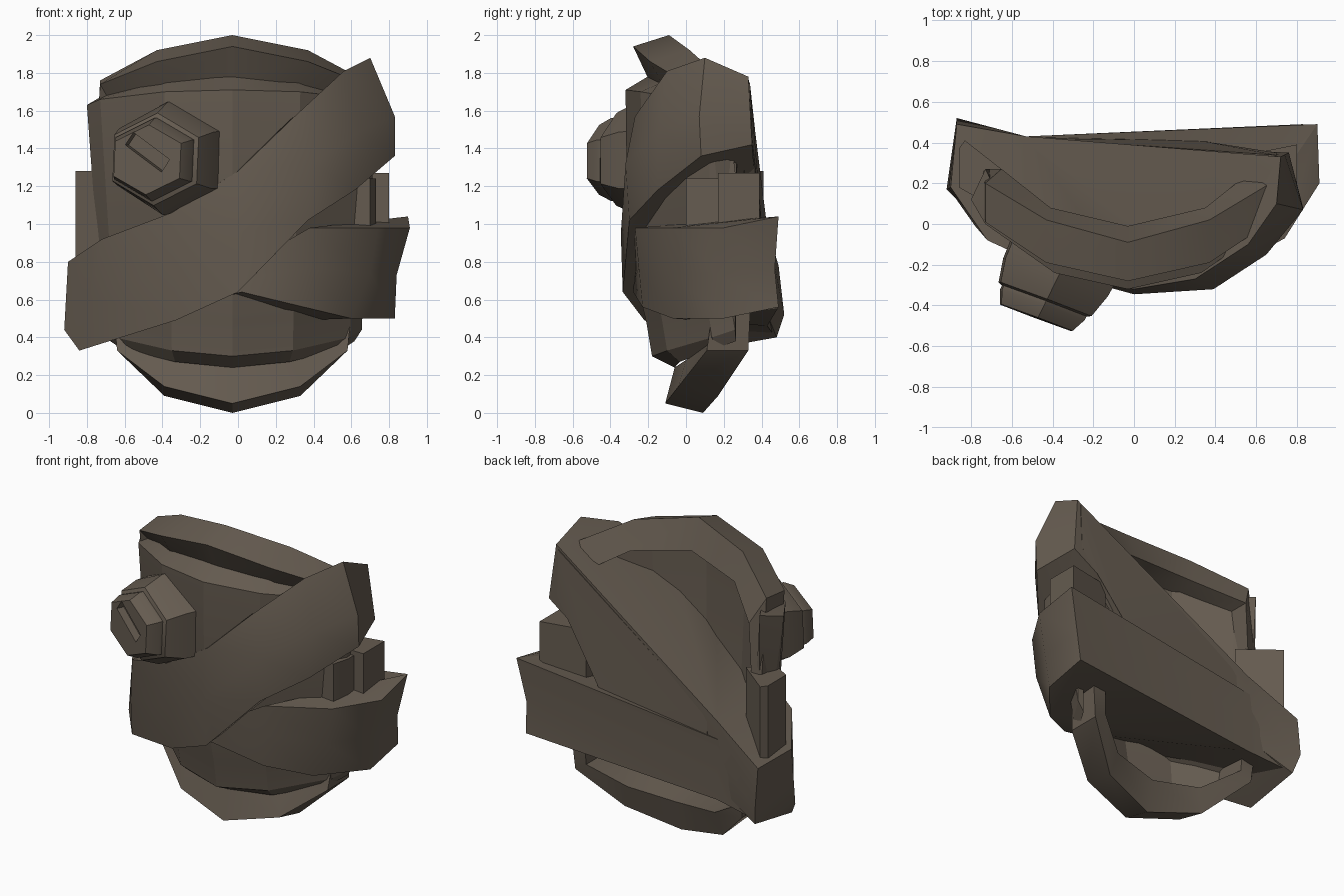
import bpy, bmesh, math
from mathutils import Vector

stone = bpy.data.materials.new("dark_taupe")
stone.diffuse_color = (0.13, 0.105, 0.08, 1)
CX = -0.03  # symmetry line of the mask


def finish(name, bm, angle=30):
    bmesh.ops.recalc_face_normals(bm, faces=bm.faces)
    me = bpy.data.meshes.new(name)
    bm.to_mesh(me)
    bm.free()
    me.materials.append(stone)
    ob = bpy.data.objects.new(name, me)
    bpy.context.collection.objects.link(ob)
    bpy.ops.object.select_all(action='DESELECT')
    ob.select_set(True)
    bpy.context.view_layer.objects.active = ob
    if angle:
        bpy.ops.object.shade_smooth_by_angle(angle=math.radians(angle))
    return ob


def loft(name, rings, angle=30):
    """Closed rings joined in order, both ends capped."""
    bm = bmesh.new()
    rows = [[bm.verts.new(p) for p in r] for r in rings]
    n = len(rows[0])
    for a, b in zip(rows, rows[1:]):
        for i in range(n):
            j = (i + 1) % n
            bm.faces.new((a[i], a[j], b[j], b[i]))
    caps = [bm.faces.new(rows[0]), bm.faces.new(rows[-1])]
    bmesh.ops.triangulate(bm, faces=caps)
    return finish(name, bm, angle)


def arch(name, half, angle=30):
    """Half an arch of (rel x, y, z) sections, mirrored about CX."""
    left = [[(CX - x, y, z) for x, y, z in s] for s in reversed(half)]
    right = [[(CX + x, y, z) for x, y, z in s] for s in half[1:]]
    return loft(name, left + right, angle)


def prism(name, outline, z0, z1):
    return loft(name, [[(x, y, z0) for x, y in outline],
                       [(x, y, z1) for x, y in outline]])


def middle(a, b):
    return [tuple((p + q) / 2 for p, q in zip(u, v)) for u, v in zip(a, b)]


# Curved face plate: bottom, waist and top front edge, then the inner edge
plate = []
for x, y, zb, zt in ((0, -0.32, 0.30, 1.71), (0.36, -0.24, 0.33, 1.70),
                     (0.70, 0.00, 0.40, 1.66), (0.77, 0.12, 0.44, 1.63)):
    k = 1 - 0.12 * x
    plate.append([(x * 0.89, y + 0.14, zb), (x * 0.90, y + 0.11, zb + 0.18),
                  (x * 0.93, y + 0.01, 0.9), (x, y, zt),
                  (x * k, y + 0.15, zt + 0.09 * (1 - 0.7 * x)),
                  (x * 0.85, y + 0.15, 0.9), (x * 0.84, y + 0.26 - 0.15 * x, zb - 0.06)])
arch("face_plate", plate, 20)

# Brow ridge over the plate, running down both sides
arch("brow_ridge", [
    [(0, -0.28, 1.94), (0, -0.09, 2.0), (0, -0.01, 1.81), (0, -0.20, 1.77)],
    [(0.40, -0.19, 1.86), (0.40, 0.02, 1.92), (0.38, 0.08, 1.74), (0.38, -0.12, 1.73)],
    [(0.70, 0.01, 1.74), (0.70, 0.20, 1.76), (0.62, 0.27, 1.60), (0.62, 0.10, 1.60)],
    [(0.73, 0.14, 1.20), (0.71, 0.27, 1.20), (0.64, 0.27, 1.20), (0.64, 0.14, 1.20)]])

# Chin guard, its ends rising behind the lower wrap
arch("chin_guard", [
    [(0, -0.06, 0.24), (0, -0.11, 0.05), (0, 0.09, 0.0), (0, 0.14, 0.20)],
    [(0.34, 0.0, 0.28), (0.36, -0.04, 0.14), (0.36, 0.17, 0.09), (0.32, 0.20, 0.24)],
    [(0.53, 0.12, 0.38), (0.61, 0.11, 0.33), (0.61, 0.33, 0.33), (0.53, 0.33, 0.38)],
    [(0.54, 0.14, 0.56), (0.63, 0.14, 0.54), (0.63, 0.34, 0.54), (0.54, 0.34, 0.56)]])

# Diagonal wrap from low left to high right
top = [(-0.90, 0.18, 0.80), (-0.72, -0.08, 0.92), (-0.35, -0.25, 1.06),
       (0.0, -0.32, 1.28), (0.30, -0.27, 1.57), (0.56, -0.10, 1.81),
       (0.70, 0.10, 1.88), (0.72, 0.33, 1.78), (-0.53, 0.43, 0.98), (-0.87, 0.49, 0.78)]
low = [(-0.92, 0.17, 0.44), (-0.84, 0.09, 0.33), (-0.33, -0.22, 0.49),
       (0.0, -0.335, 0.64), (0.37, -0.30, 1.02), (0.62, -0.15, 1.18),
       (0.83, 0.08, 1.36), (0.76, 0.35, 1.42), (-0.53, 0.42, 0.55), (-0.84, 0.48, 0.40)]
mid = middle(top, low)
mid[1] = (-0.78, -0.01, 0.61)
mid[3:7] = [(0.0, -0.345, 0.95), (0.39, -0.32, 1.32), (0.65, -0.15, 1.49), (0.83, 0.07, 1.57)]
mid[9] = (-0.87, 0.52, 0.52)
loft("diagonal_wrap", [top, mid, low], 40)

# Back panel of the wrap reaching down to the lower wrap
panel = [(0.70, 0.338, 1.75), (0.70, 0.35, 1.45), (0.48, 0.375, 1.18),
         (0.32, 0.41, 0.90), (-0.45, 0.425, 0.86), (-0.45, 0.42, 1.0)]
loft("back_panel", [panel, [(x, y - 0.06, z) for x, y, z in panel]])

# Lower wrap around the jaw
top = [(-0.84, 0.16, 0.72), (0.0, -0.27, 0.76), (0.38, -0.27, 0.98), (0.74, -0.07, 0.98),
       (0.91, 0.20, 0.98), (0.90, 0.49, 1.04), (-0.53, 0.43, 0.86), (-0.85, 0.47, 0.76)]
low = [(-0.80, 0.14, 0.42), (0.02, -0.28, 0.64), (0.35, -0.23, 0.56), (0.60, -0.07, 0.50),
       (0.83, 0.20, 0.50), (0.83, 0.49, 0.56), (-0.53, 0.43, 0.46), (-0.82, 0.46, 0.42)]
mid = middle(top, low)
mid[3:6] = [(0.70, -0.08, 0.74), (0.84, 0.17, 0.73), (0.84, 0.47, 0.76)]
loft("lower_wrap", [top, mid, low], 40)

# Side blocks
prism("left_block", [(-0.86, 0.18), (-0.86, 0.37), (-0.83, 0.41), (-0.60, 0.23),
                     (-0.72, 0.10)], 0.80, 1.28)
prism("right_block_front", [(0.55, 0.0), (0.70, 0.0), (0.73, 0.11), (0.73, 0.32),
                            (0.55, 0.32)], 0.85, 1.24)
prism("right_block_back", [(0.50, 0.17), (0.80, 0.17), (0.80, 0.39), (0.50, 0.33)], 0.85, 1.27)

# Hexagonal eye bolt, stepped and bevelled, facing forward and outward
axis = Vector((-0.35, -0.94, 0.02)).normalized()
side = Vector((0, 0, 1)).cross(axis).normalized()
up = axis.cross(side)
tip = Vector((-0.48, -0.46, 1.34))


def at(u, v, d):
    return tip + side * u + up * v - axis * d


rings = []
for ru, rv, d in ((0.215, 0.185, 0), (0.25, 0.22, 0.07), (0.25, 0.22, 0.09),
                  (0.275, 0.245, 0.10), (0.31, 0.30, 0.22), (0.32, 0.305, 0.38)):
    rings.append([at(ru * math.cos(math.radians(28 + 60 * i)) + 0.09 * d,
                     rv * math.sin(math.radians(28 + 60 * i)) + 0.05 * d, d) for i in range(6)])
bolt = loft("eye_bolt", rings, 25)

# Slot cut in the bolt face
ca, sa = math.cos(math.radians(-35)), math.sin(math.radians(-35))
slot = [[at(a * ca - b * sa, a * sa + b * ca + 0.04, d) for a, b in
         ((-0.125, -0.04), (0.125, -0.04), (0.125, 0.04), (-0.125, 0.04))] for d in (-0.05, 0.05)]
cutter = loft("slot_cutter", slot, 0)
cutter.hide_render = True
cut = bolt.modifiers.new("slot", 'BOOLEAN')
cut.object = cutter
cut.operation = 'DIFFERENCE'
cut.solver = 'EXACT'
bpy.context.view_layer.objects.active = bolt
bpy.ops.object.modifier_move_to_index(modifier="slot", index=0)
bpy.ops.object.modifier_apply(modifier="slot")
bpy.data.objects.remove(cutter)
